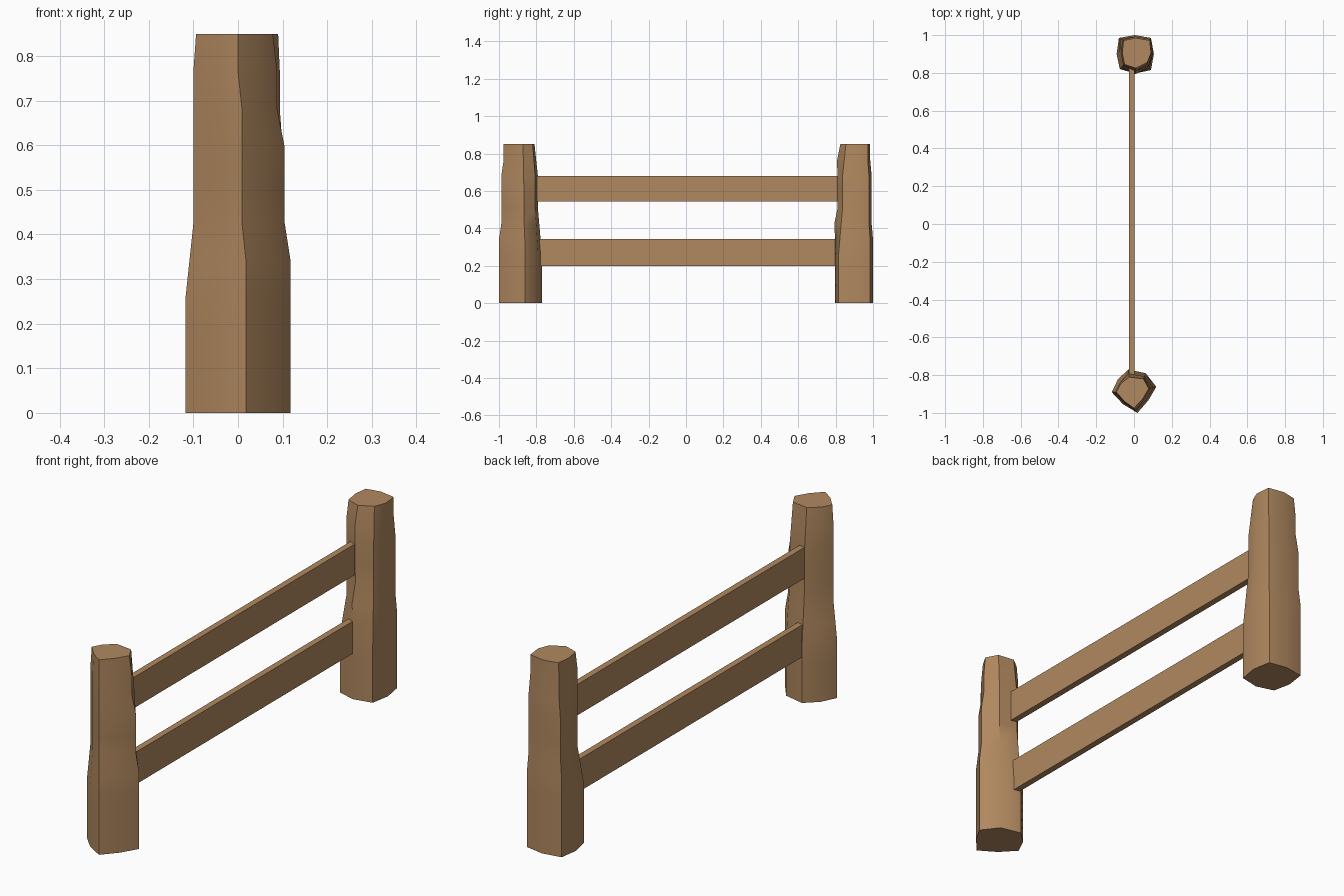
import bpy, bmesh, math

if "Cube" in bpy.data.objects:
    bpy.data.objects.remove(bpy.data.objects["Cube"])

wood = bpy.data.materials.new("brown wood")
wood.diffuse_color = (0.434, 0.246, 0.114, 1)
wood.use_nodes = True
wood.node_tree.nodes["Principled BSDF"].inputs["Base Color"].default_value = wood.diffuse_color

H = 0.85
LEVELS = [H * i / 10 for i in range(11)]

# Hewn taper profiles: (height, blend from bottom outline to top outline)
EARLY = [(0.255, 0), (0.425, 0.75), (0.765, 0.75), (0.85, 1)]
STEPPED = [(0.34, 0), (0.425, 0.33), (0.595, 0.33), (0.68, 0.75), (0.765, 0.75), (0.85, 1)]
HALF = [(0.34, 0), (0.425, 0.5), (0.68, 0.5), (0.765, 1), (0.85, 1)]
CORNER = [(0.255, 0), (0.51, 0.55), (0.68, 0.55), (0.85, 1)]
BUMP = [(0.34, 0), (0.425, -0.15), (0.51, 0.5), (0.765, 0.4), (0.85, 1)]


def blend(profile, z):
    if z <= profile[0][0]:
        return profile[0][1]
    for (z0, a), (z1, b) in zip(profile, profile[1:]):
        if z <= z1 + 1e-6:
            return a + (b - a) * (z - z0) / (z1 - z0)
    return profile[-1][1]


def finish(name, bm):
    bmesh.ops.recalc_face_normals(bm, faces=bm.faces)
    me = bpy.data.meshes.new(name)
    bm.to_mesh(me)
    bm.free()
    me.materials.append(wood)
    ob = bpy.data.objects.new(name, me)
    bpy.context.collection.objects.link(ob)
    return ob


def post(name, columns):
    """Loft an eight-sided post; each column is bottom xy, top xy, profile."""
    bm = bmesh.new()
    rings = []
    for z in LEVELS:
        ring = []
        for (x0, y0), (x1, y1), prof in columns:
            t = blend(prof, z)
            ring.append(bm.verts.new((x0 + (x1 - x0) * t, y0 + (y1 - y0) * t, z)))
        rings.append(ring)
    n = len(columns)
    for a, b in zip(rings, rings[1:]):
        for i in range(n):
            j = (i + 1) % n
            bm.faces.new((a[i], a[j], b[j], b[i]))
    bm.faces.new(rings[0][::-1])
    bm.faces.new(rings[-1])
    ob = finish(name, bm)
    bpy.ops.object.select_all(action='DESELECT')
    ob.select_set(True)
    bpy.context.view_layer.objects.active = ob
    bpy.ops.object.shade_smooth_by_angle(angle=math.radians(40))


def rail(name, z0, z1):
    bm = bmesh.new()
    bmesh.ops.create_cube(bm, size=1)
    for v in bm.verts:
        v.co.x = -0.026 if v.co.x < 0 else 0.002
        v.co.y = -0.82 if v.co.y < 0 else 0.83
        v.co.z = z0 if v.co.z < 0 else z1
    finish(name, bm)


# Front post, turned about its axis
post("front_post", [
    ((-0.118, -0.89), (-0.094, -0.89), EARLY),
    ((-0.059, -0.953), (-0.05, -0.94), EARLY),
    ((0.018, -1.0), (0.0, -0.975), HALF),
    ((0.076, -0.934), (0.046, -0.926), STEPPED),
    ((0.118, -0.862), (0.078, -0.872), STEPPED),
    ((0.062, -0.79), (0.05, -0.82), CORNER),
    ((-0.03, -0.77), (-0.025, -0.81), CORNER),
    ((-0.085, -0.822), (-0.07, -0.845), EARLY),
])

# Back post, square to the rails
post("back_post", [
    ((-0.075, 0.82), (-0.05, 0.845), EARLY),
    ((0.005, 0.797), (0.01, 0.825), BUMP),
    ((0.09, 0.815), (0.07, 0.855), CORNER),
    ((0.105, 0.9), (0.09, 0.905), STEPPED),
    ((0.09, 0.985), (0.083, 0.972), HALF),
    ((0.005, 1.0), (0.01, 0.985), HALF),
    ((-0.08, 0.985), (-0.055, 0.972), STEPPED),
    ((-0.092, 0.9), (-0.062, 0.905), EARLY),
])

# Two plank rails running between the posts
rail("lower_rail", 0.2, 0.343)
rail("upper_rail", 0.543, 0.68)
